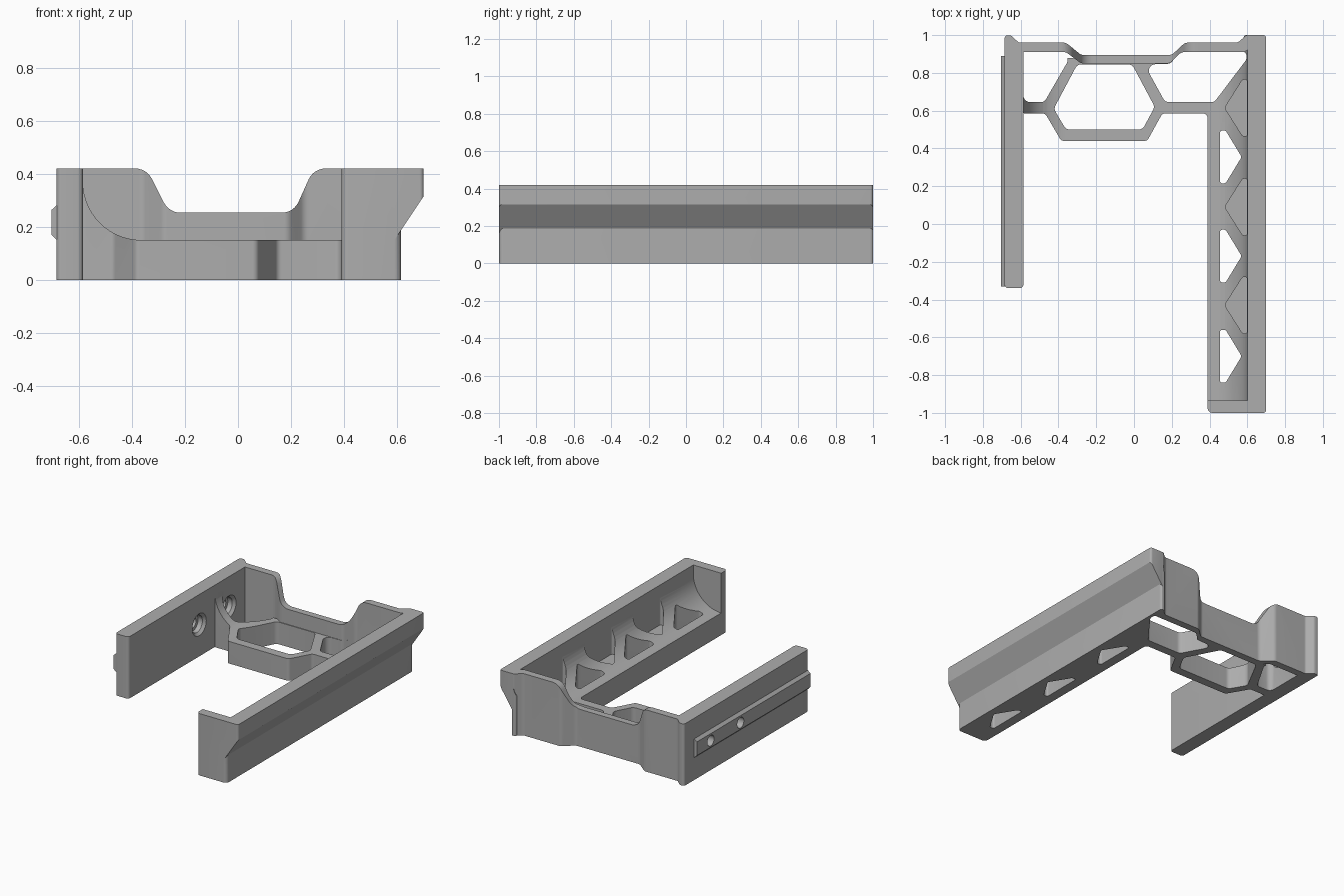
import bpy, bmesh, math
from mathutils import Vector, Matrix

cube = bpy.data.objects.get("Cube")
if cube:
    bpy.data.objects.remove(cube, do_unlink=True)

H = 0.42       # overall height
WEB = 0.15     # thickness of the floor and webs

grey = bpy.data.materials.new("plain_grey")
grey.use_nodes = True
tone = (0.42, 0.42, 0.42, 1)
grey.diffuse_color = tone
grey.node_tree.nodes["Principled BSDF"].inputs["Base Color"].default_value = tone


def rounded(pts, r, steps=6):
    """Round every corner of a closed outline."""
    out = []
    for i, p in enumerate(pts):
        p = Vector(p)
        a, b = Vector(pts[i - 1]) - p, Vector(pts[(i + 1) % len(pts)]) - p
        half = a.angle(b) / 2
        d = min(r / math.tan(half), 0.45 * min(a.length, b.length))
        if d < 0.001:
            out.append(p)
            continue
        s, e = p + a.normalized() * d, p + b.normalized() * d
        rad = d * math.tan(half)
        c = p + (a.normalized() + b.normalized()).normalized() * (rad / math.sin(half))
        sweep = (s - c).angle_signed(e - c)
        for k in range(steps + 1):
            out.append(c + Matrix.Rotation(-sweep * k / steps, 2) @ (s - c))
    return out


def prism(name, pts, lo, hi, axis="Z"):
    """Extrude an outline along z (x, y points) or along y (x, z points)."""
    place = (lambda p, h: (p[0], p[1], h)) if axis == "Z" else (lambda p, h: (p[0], h, p[1]))
    bm = bmesh.new()
    face = bm.faces.new([bm.verts.new(place(p, lo)) for p in pts])
    ext = bmesh.ops.extrude_face_region(bm, geom=[face])
    shift = Vector(place((0, 0), hi - lo))
    bmesh.ops.translate(bm, vec=shift, verts=[v for v in ext["geom"] if isinstance(v, bmesh.types.BMVert)])
    bmesh.ops.recalc_face_normals(bm, faces=bm.faces)
    return finish(name, bm)


def finish(name, bm):
    mesh = bpy.data.meshes.new(name)
    bm.to_mesh(mesh)
    bm.free()
    mesh.materials.append(grey)
    ob = bpy.data.objects.new(name, mesh)
    bpy.context.collection.objects.link(ob)
    return ob


def combine(target, tool, op="DIFFERENCE"):
    """Apply a boolean and remove the tool."""
    mod = target.modifiers.new("cut", "BOOLEAN")
    mod.operation, mod.object, mod.solver = op, tool, "EXACT"
    bpy.context.view_layer.objects.active = target
    bpy.ops.object.modifier_apply(modifier=mod.name)
    bpy.data.objects.remove(tool, do_unlink=True)


def cylinder_x(name, r1, r2, x1, x2, y, z):
    bm = bmesh.new()
    m = Matrix.Translation(((x1 + x2) / 2, y, z)) @ Matrix.Rotation(math.pi / 2, 4, "Y")
    bmesh.ops.create_cone(bm, cap_ends=True, segments=32, radius1=r1, radius2=r2, depth=x2 - x1, matrix=m)
    return finish(name, bm)


def arc(cx, cz, r, a0, a1, n=14):
    return [(cx + r * math.cos(math.radians(a0 + (a1 - a0) * k / n)),
             cz + r * math.sin(math.radians(a0 + (a1 - a0) * k / n))) for k in range(n + 1)]


# Floor of the long channel together with the web ring
frame = prism("frame", rounded([
    (-0.6, 0.585), (-0.47, 0.585), (-0.385, 0.44), (0.07, 0.44), (0.15, 0.585), (0.39, 0.585),
    (0.39, -1), (0.615, -1), (0.615, 1), (0.58, 1), (0.58, 0.88), (-0.6, 0.88)], 0.025), 0, H)

# Overhanging upper part of the long wall
upper = prism("upper_wall", rounded([(0.5, -1), (0.7, -1), (0.7, 1), (0.59, 1), (0.59, 0.8), (0.5, 0.8)], 0.015), 0.02, H)
combine(upper, prism("undercut", [(0.8, 0.465), (0.8, -0.1), (0.45, -0.1), (0.45, -0.06)], -1.1, 1.1, "Y"))
combine(frame, upper, "UNION")

# Clear the space above the webs, leaving a cove against both walls
clear = [(-0.7, 0.6), (-0.7, 0.37)] + arc(-0.365, 0.37, 0.22, 180, 270) \
    + arc(0.39, 0.36, 0.21, 270, 360) + [(0.6, 0.6)]
combine(frame, prism("clearance", clear, -0.935, 1.1, "Y"))

# Openings between the webs
openings = [
    [(-0.585, 0.645), (-0.475, 0.645), (-0.345, 0.87), (-0.37, 0.91), (-0.585, 0.91)],
    [(-0.425, 0.61), (-0.3, 0.845), (-0.01, 0.845), (0.11, 0.62), (0.045, 0.5), (-0.36, 0.5)],
    [(0.055, 0.845), (0.165, 0.645), (0.425, 0.645), (0.595, 0.87), (0.595, 0.912), (0.25, 0.912), (0.19, 0.848)],
]
for pts in openings:
    combine(frame, prism("opening", rounded(pts, 0.035), -0.1, 0.6))

# Floor holes alternating with pockets cut into the cove
for y in (0.355, -0.17, -0.7):
    combine(frame, prism("hole", rounded([
        (0.455, y - 0.14), (0.485, y - 0.14), (0.57, y), (0.485, y + 0.14), (0.455, y + 0.14)], 0.018), -0.1, 0.6))
for y in (0.615, 0.09, -0.43):
    combine(frame, prism("pocket", rounded([
        (0.48, y), (0.575, y - 0.15), (0.599, y - 0.15), (0.599, y + 0.15), (0.575, y + 0.15)], 0.02), WEB, 0.6))

# Jogged back wall with a dipped top edge
back = prism("back_wall", rounded([
    (-0.63, 0.96), (-0.36, 0.96), (-0.28, 0.895), (0.2, 0.895), (0.27, 0.96), (0.55, 0.96), (0.595, 1), (0.612, 1),
    (0.612, 0.91), (0.25, 0.91), (0.19, 0.85), (-0.28, 0.85), (-0.36, 0.91), (-0.63, 0.91)], 0.04), 0, H)
dip = rounded([(-0.5, 0.6), (-0.5, H), (-0.345, H), (-0.26, 0.253), (0.21, 0.253), (0.285, H), (0.45, H), (0.45, 0.6)], 0.07)
combine(back, prism("dip", dip, 0.8, 1.1, "Y"))
combine(frame, back, "UNION")

# Short wall with its outer rail
wall = prism("short_wall", rounded([
    (-0.685, -0.34), (-0.585, -0.34), (-0.585, 0.96), (-0.61, 0.96), (-0.65, 0.998), (-0.685, 1)], 0.02), 0, H)
combine(frame, wall, "UNION")
rail = prism("side_rail", [(-0.67, 0.152), (-0.685, 0.152), (-0.704, 0.17), (-0.704, 0.263),
                           (-0.685, 0.28), (-0.67, 0.28)], -0.33, 0.89, "Y")
combine(frame, rail, "UNION")

# Counterbored screw holes through wall and rail
for y in (0.74, 0.42):
    combine(frame, cylinder_x("screw_hole", 0.036, 0.036, -0.8, -0.5, y, 0.215))
    combine(frame, cylinder_x("counterbore", 0.058, 0.058, -0.635, -0.5, y, 0.215))
    combine(frame, cylinder_x("countersink", 0.05, 0.085, -0.61, -0.575, y, 0.215))

# Smooth shading with sharp edges kept
bpy.ops.object.select_all(action="DESELECT")
frame.select_set(True)
bpy.context.view_layer.objects.active = frame
bpy.ops.object.shade_smooth_by_angle(angle=math.radians(30))
